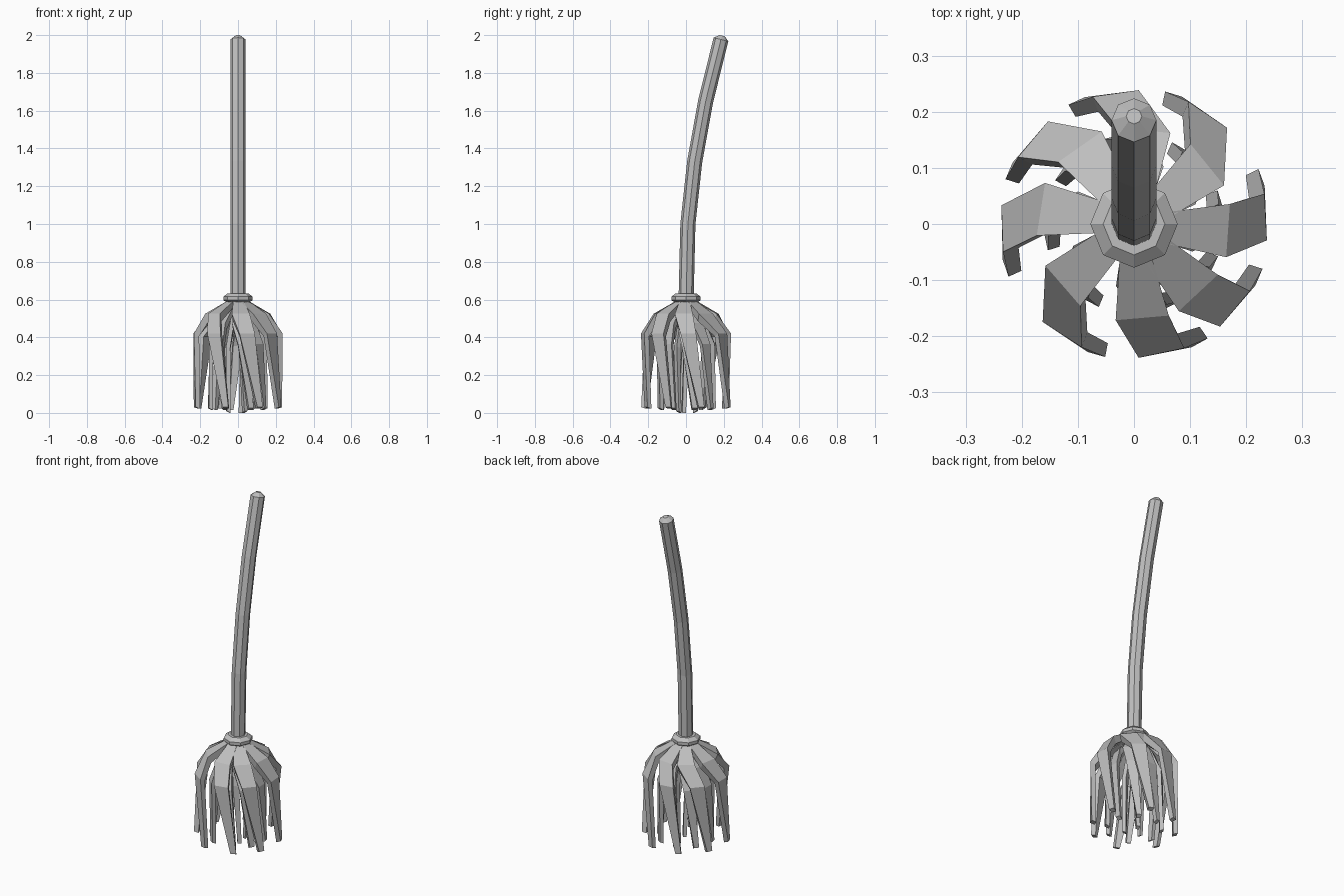
import bpy, bmesh, math
from mathutils import Vector

cube = bpy.data.objects.get("Cube")
if cube:
    bpy.data.objects.remove(cube, do_unlink=True)

grey = bpy.data.materials.new("plain grey")
grey.use_nodes = True
colour = (0.52, 0.52, 0.52, 1)
grey.diffuse_color = colour
grey.node_tree.nodes["Principled BSDF"].inputs["Base Color"].default_value = colour


def loft(name, rings):
    """Skin a list of equal-length point rings and cap both ends."""
    bm = bmesh.new()
    loops = [[bm.verts.new(p) for p in ring] for ring in rings]
    count = len(loops[0])
    for a, b in zip(loops, loops[1:]):
        for i in range(count):
            j = (i + 1) % count
            bm.faces.new((a[i], a[j], b[j], b[i]))
    bm.faces.new(loops[0][::-1])
    bm.faces.new(loops[-1])
    bmesh.ops.recalc_face_normals(bm, faces=bm.faces)
    mesh = bpy.data.meshes.new(name)
    bm.to_mesh(mesh)
    bm.free()
    mesh.materials.append(grey)
    obj = bpy.data.objects.new(name, mesh)
    bpy.context.collection.objects.link(obj)


def octagon(y, z, radius, lean=0.0):
    """Eight-sided ring, tilted backwards with the handle."""
    ring = []
    for i in range(8):
        a = i * math.tau / 8
        d = radius * math.sin(a)
        ring.append((radius * math.cos(a), y + d * math.cos(lean), z - d * math.sin(lean)))
    return ring


# Bent handle with a bevelled cap: y, z, radius, lean
handle_path = [
    (0, 0.58, 0.04, 0), (0.01, 1.0, 0.04, 0.06), (0.046, 1.33, 0.04, 0.14),
    (0.104, 1.65, 0.04, 0.21), (0.185, 1.977, 0.04, 0.24), (0.192, 1.997, 0.014, 0.24),
]
loft("handle", [octagon(*p) for p in handle_path])

# Collar
collar_profile = [(0.582, 0.055), (0.597, 0.078), (0.615, 0.078), (0.633, 0.055)]
loft("collar", [octagon(0, z, r) for z, r in collar_profile])

# Strand sections: outer r, outer z, inner r, inner z, width
OUTER = [
    (0.04, 0.6, 0.035, 0.57, 0.05),
    (0.168, 0.525, 0.15, 0.485, 0.095),
    (0.235, 0.42, 0.207, 0.405, 0.083),
    (0.242, 0.03, 0.217, 0.022, 0.032),
]
INNER = [
    (0.03, 0.58, 0.025, 0.55, 0.035),
    (0.11, 0.475, 0.095, 0.445, 0.068),
    (0.152, 0.365, 0.13, 0.355, 0.06),
    (0.16, 0.025, 0.138, 0.014, 0.028),
]
CORE = [
    (0.02, 0.57, 0.01, 0.56, 0.025),
    (0.045, 0.45, 0.025, 0.44, 0.035),
    (0.062, 0.35, 0.04, 0.345, 0.035),
    (0.062, 0.01, 0.042, 0.0, 0.022),
]


def strand(name, sections, angles):
    rings = []
    for (r1, z1, r2, z2, width), angle in zip(sections, angles):
        a = math.radians(angle)
        out = Vector((math.cos(a), math.sin(a), 0))
        side = Vector((-out.y, out.x, 0)) * width / 2
        top, low = out * r1, out * r2
        top.z, low.z = z1, z2
        rings.append([top - side, top + side, low + side * 0.85, low - side * 0.85])
    loft(name, rings)


# Two swirling layers of strands, with uneven bend and knee directions in degrees
bends = (-4, 39, 84, 125, 171, 221, 275, 313)
knees = (3, 56, 98, 140, 182, 237, 282, 320)
for i, (bend, knee) in enumerate(zip(bends, knees), 1):
    strand(f"outer_strand_{i}", OUTER, (bend - 4, bend, knee, knee + 17))
    strand(f"inner_strand_{i}", INNER, (bend - 10, bend - 4, bend + 6, bend + 21))

# Short strands hanging in the middle
for i in range(3):
    angle = 55 + i * 120
    strand(f"core_strand_{i + 1}", CORE, (angle - 10, angle - 5, angle, angle + 18))
